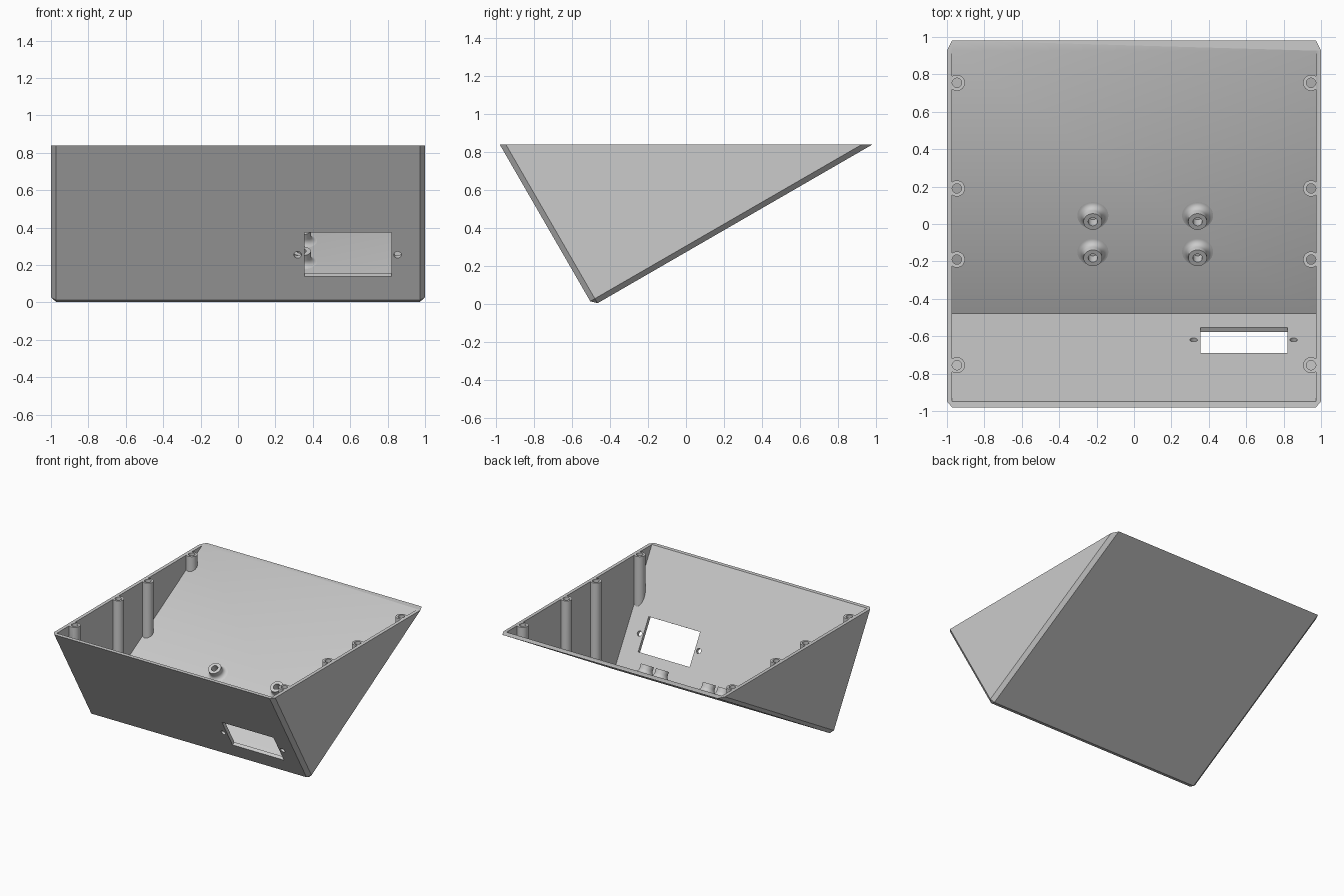
import bpy, bmesh
from math import sin, cos, pi, sqrt
from mathutils import Matrix, Vector

cube = bpy.data.objects.get("Cube")
if cube:
    bpy.data.objects.remove(cube, do_unlink=True)

TOP = 0.838                        # height of the open rim
WALL = 0.028                       # wall thickness and chamfer size
APEX = Vector((0, -0.49, -0.012))  # sharp bottom corner before chamfering
FRONT_UP = Vector((0, -0.5, sqrt(3) / 2))  # up along the steep front wall
BACK_UP = Vector((0, sqrt(3) / 2, 0.5))    # up along the sloping floor

grey = bpy.data.materials.new("light grey plastic")
grey.use_nodes = True
grey.diffuse_color = (0.6, 0.6, 0.6, 1)
grey.node_tree.nodes["Principled BSDF"].inputs["Base Color"].default_value = (0.6, 0.6, 0.6, 1)


def add_object(name, bm):
    bmesh.ops.recalc_face_normals(bm, faces=bm.faces)
    mesh = bpy.data.meshes.new(name)
    bm.to_mesh(mesh)
    bm.free()
    mesh.materials.append(grey)
    obj = bpy.data.objects.new(name, mesh)
    bpy.context.collection.objects.link(obj)
    return obj


def wedge(name, inset, half, top, chamfer=0):
    """Right-angled wedge with its walls moved inwards by inset."""
    low = APEX + (FRONT_UP + BACK_UP) * inset
    rise = top - low.z
    profile = [(low.y, low.z), (low.y + rise * sqrt(3), top), (low.y - rise / sqrt(3), top)]
    bm = bmesh.new()
    ends = [[bm.verts.new((x, y, z)) for y, z in profile] for x in (-half, half)]
    for end in ends:
        bm.faces.new(end)
    for i in range(3):
        j = (i + 1) % 3
        bm.faces.new((ends[0][i], ends[0][j], ends[1][j], ends[1][i]))
    bmesh.ops.recalc_face_normals(bm, faces=bm.faces)
    if chamfer:
        edges = [e for e in bm.edges if min(v.co.z for v in e.verts) < top - 0.01]
        bmesh.ops.bevel(bm, geom=edges, offset=chamfer, segments=1,
                        affect='EDGES', profile=0.5)
    return add_object(name, bm)


def lathe(name, profile, matrix):
    """Turn a closed radius/height profile around the local z axis."""
    bm = bmesh.new()
    verts = [bm.verts.new((r, 0, h)) for r, h in profile]
    edges = [bm.edges.new((verts[i - 1], verts[i])) for i in range(len(verts))]
    bmesh.ops.spin(bm, geom=verts + edges, cent=(0, 0, 0), axis=(0, 0, 1),
                   angle=2 * pi, steps=40)
    bmesh.ops.remove_doubles(bm, verts=bm.verts, dist=1e-5)
    bm.transform(matrix)
    return add_object(name, bm)


def frame(origin, y_axis, z_axis):
    m = Matrix((y_axis.cross(z_axis), y_axis, z_axis)).transposed().to_4x4()
    m.translation = origin
    return m


def boolean(obj, tool, operation):
    mod = obj.modifiers.new("cut", 'BOOLEAN')
    mod.operation, mod.solver, mod.object = operation, 'EXACT', tool
    graph = bpy.context.evaluated_depsgraph_get()
    mesh = bpy.data.meshes.new_from_object(obj.evaluated_get(graph))
    obj.modifiers.clear()
    obj.data = mesh


def smooth(obj):
    bpy.ops.object.select_all(action='DESELECT')
    obj.select_set(True)
    bpy.context.view_layer.objects.active = obj
    bpy.ops.object.shade_smooth_by_angle(angle=0.6)


# Chamfered hollow case
case = wedge("wedge_case", 0, 1, TOP, WALL)
cutters = [wedge("cavity_cutter", WALL, 1 - WALL, TOP + 0.1)]

# Rectangular socket opening and its two screw holes, square to the front wall
normal = FRONT_UP.cross(Vector((1, 0, 0)))


def on_front(x, z):
    point = APEX + FRONT_UP * ((z - APEX.z) / FRONT_UP.z)
    return frame(Vector((x, point.y, z)), FRONT_UP, normal)


bm = bmesh.new()
bmesh.ops.create_cube(bm, size=1, matrix=on_front(0.587, 0.257)
                      @ Matrix.Diagonal((0.465, 0.272, 0.12, 1)))
cutters.append(add_object("socket_cutter", bm))
for x in (0.319, 0.853):
    bm = bmesh.new()
    bmesh.ops.create_cone(bm, cap_ends=True, segments=32, radius1=0.02, radius2=0.02,
                          depth=0.12, matrix=on_front(x, 0.254))
    cutters.append(add_object("screw_hole_cutter", bm))
for cutter in cutters:
    boolean(case, cutter, 'DIFFERENCE')
smooth(case)

# Hollow lid pillars along both side walls, trimmed to the cavity
trim = wedge("pillar_trim", WALL - 0.002, 1 - WALL + 0.002, TOP)
cutters.append(trim)
tube = [(0.025, 0), (0.043, 0), (0.043, 1), (0.025, 1)]
for side, label in ((-1, "right"), (1, "left")):
    for i, y in enumerate((-0.755, -0.19, 0.19, 0.755)):
        pillar = lathe(f"{label}_lid_pillar_{i + 1}", tube,
                       Matrix.Translation((side * 0.947, y, 0)))
        boolean(pillar, trim, 'INTERSECT')
        smooth(pillar)

# Filleted board standoffs, square to the sloping floor
fillet = 0.033
boss = [(0.05 + fillet * (1 - sin(a)), fillet * (1 - cos(a)))
        for a in (i * pi / 16 for i in range(9))]
boss += [(0.05, 0.066), (0.025, 0.066), (0.025, -0.002), (0.083, -0.002)]
up = FRONT_UP
floor = APEX + (FRONT_UP + BACK_UP) * WALL
for i, x in enumerate((-0.22, 0.34)):
    for j, y in enumerate((-0.149, 0.045)):
        spot = floor + BACK_UP * ((y - floor.y) / BACK_UP.y)
        spot.x = x
        smooth(lathe(f"board_standoff_{2 * i + j + 1}", boss, frame(spot, BACK_UP, up)))

for cutter in cutters:
    bpy.data.objects.remove(cutter, do_unlink=True)
